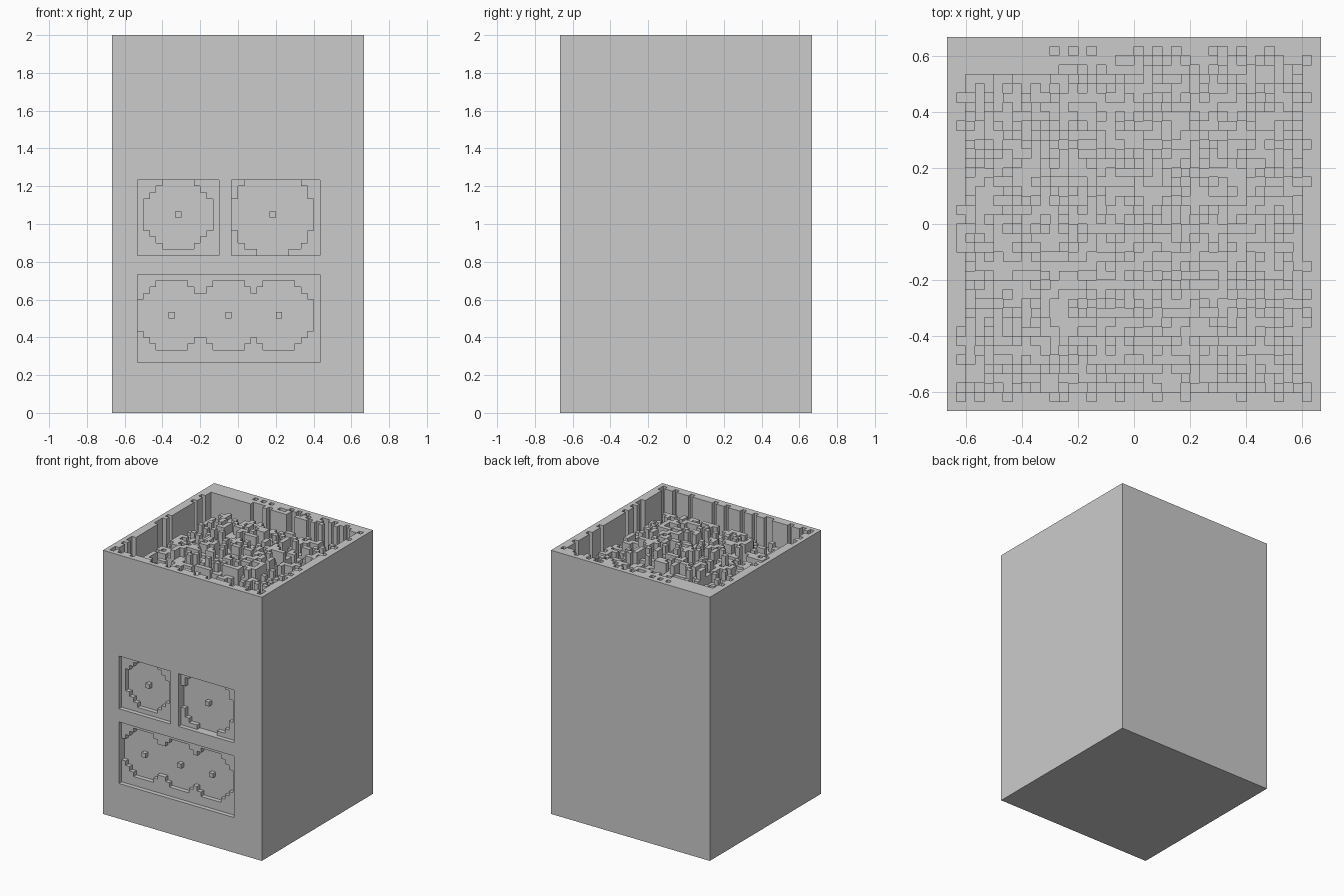
import bpy, bmesh, random

if "Cube" in bpy.data.objects:
    bpy.data.objects.remove(bpy.data.objects["Cube"])

random.seed(7)
S = 1 / 30                # edge length of one block
W, H = 40, 60             # blocks across / high


def make(name, quads):
    """Mesh object from quads given in block units, welded."""
    bm = bmesh.new()
    for q in quads:
        bm.faces.new([bm.verts.new(((x - W / 2) * S, (y - W / 2) * S, z * S)) for x, y, z in q])
    bmesh.ops.remove_doubles(bm, verts=bm.verts, dist=1e-4)
    me = bpy.data.meshes.new(name)
    bm.to_mesh(me)
    bm.free()
    ob = bpy.data.objects.new(name, me)
    bpy.context.collection.objects.link(ob)
    return ob


def relief(name, na, nb, depth, place):
    """Blocky sunken surface: depth(i, j) per cell, place(a, b, d) -> x, y, z."""
    d = [[depth(i, j) for j in range(nb)] for i in range(na)]
    quads = []
    for i in range(na):
        for j in range(nb):
            k = d[i][j]
            quads.append([(i, j, k), (i + 1, j, k), (i + 1, j + 1, k), (i, j + 1, k)])
            if i + 1 < na and d[i + 1][j] != k:
                m = d[i + 1][j]
                quads.append([(i + 1, j, m), (i + 1, j + 1, m), (i + 1, j + 1, k), (i + 1, j, k)])
            if j + 1 < nb and d[i][j + 1] != k:
                m = d[i][j + 1]
                quads.append([(i, j + 1, m), (i, j + 1, k), (i + 1, j + 1, k), (i + 1, j + 1, m)])
    return make(name, [[place(*p) for p in q] for q in quads])


# Front: sunken rectangles (x0, x1, z0, z1), deeper round dials (x, z, r), centre pegs
PANELS = [(4, 17, 25, 37), (19, 33, 25, 37), (4, 33, 8, 22)]
DIALS = [(10, 31, 5.5), (25, 31, 6.5), (9, 15, 5.5), (18, 15, 5.5), (26, 15, 5.5)]


def front_depth(i, j):
    if not any(a <= i < b and c <= j < e for a, b, c, e in PANELS):
        return 0
    if any((i, j) == (x, z) for x, z, r in DIALS):
        return 1
    return 2 if any((i - x) ** 2 + (j - z) ** 2 <= r * r for x, z, r in DIALS) else 1


relief("front_panel", W, H, front_depth, lambda a, b, d: (a, d, b))


# Top: thin ragged rim around a heap of loose blocks that falls off towards the walls
def top_depth(i, j):
    ring = min(i, j, W - 1 - i, W - 1 - j)
    noise, pick = random.random(), random.choice((0, 0, 2, 2, 4, 6))
    if ring == 0 or (ring == 1 and noise < 0.7):
        return 0
    if j >= 36 and (i < 11 or noise < 0.35):
        return 0
    e = max(abs(i - 19.5), abs(j - 19.5)) / 19.5
    return max(1, round((2 + 7 * e ** 3) / 2) * 2 + pick - 1)


relief("loose_top_blocks", W, W, top_depth, lambda a, b, d: (a, b, H - d))

# Plain sides, back and underside
make("body_shell", [
    [(0, 0, 0), (0, W, 0), (W, W, 0), (W, 0, 0)],
    [(W, W, 0), (0, W, 0), (0, W, H), (W, W, H)],
    [(W, 0, 0), (W, W, 0), (W, W, H), (W, 0, H)],
    [(0, W, 0), (0, 0, 0), (0, 0, H), (0, W, H)],
])
